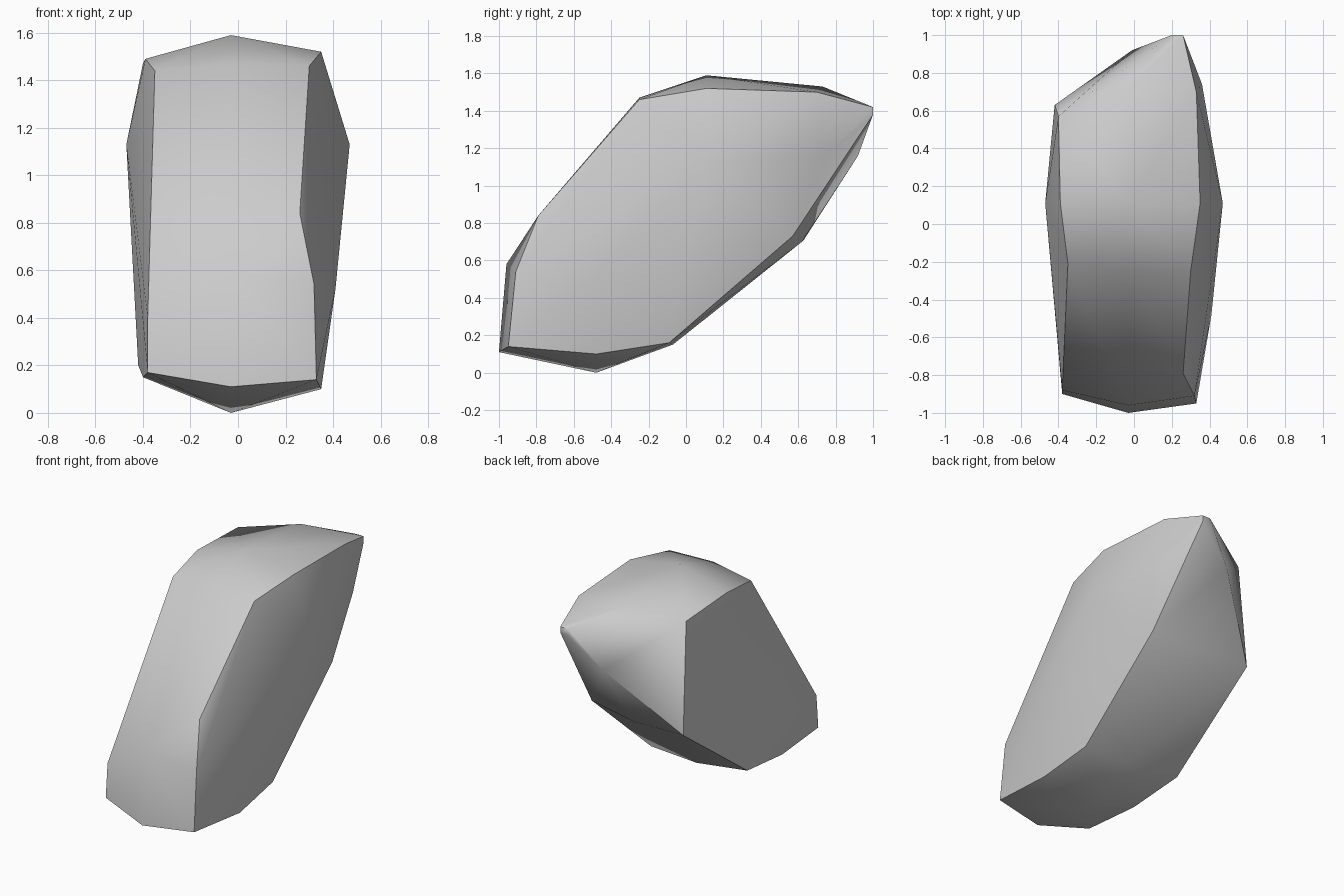
import bpy
import bmesh
from math import radians

cube = bpy.data.objects.get("Cube")
if cube:
    bpy.data.objects.remove(cube, do_unlink=True)

# Stone colour
stone = bpy.data.materials.new("pale_grey_stone")
stone.use_nodes = True
grey = (0.6, 0.6, 0.6, 1)
stone.diffuse_color = grey
stone.node_tree.nodes["Principled BSDF"].inputs["Base Color"].default_value = grey

# Rim around the left side
left_rim = [
    (.33, -.95, .14), (.32, -.91, .54), (.26, -.79, .84), (.30, -.25, 1.46),
    (.35, .11, 1.52), (.33, .70, 1.50), (.26, 1, 1.42), (.26, 1, 1.38),
    (.32, .57, .73), (.33, -.09, .16), (.35, -.48, .10),
]
# Rim around the right side
right_rim = [
    (-.38, -.90, .17), (-.38, -.88, .40), (-.35, -.21, 1.44), (-.39, .11, 1.49),
    (-.40, .57, 1.47), (-.42, .63, .71), (-.42, -.07, .20), (-.40, -.48, .15),
]
# Ridge round the middle, with the back tip
ridge = [
    (-.03, -1, .11), (-.03, -.96, .58), (-.03, -.25, 1.47), (-.03, .11, 1.59),
    (-.03, .73, 1.53), (.20, 1, 1.42), (.20, 1, 1.38), (-.01, .92, 1.16),
    (-.03, .62, .70), (-.03, -.07, .15), (-.03, -.48, 0),
]
# Swelling of both sides
bulges = [(.47, .11, 1.13), (.41, -.48, .52), (.36, .74, 1.16), (-.47, .11, 1.13)]

# Boulder wrapped tightly round the outlines
bm = bmesh.new()
for point in left_rim + right_rim + ridge + bulges:
    bm.verts.new(point)
hull = bmesh.ops.convex_hull(bm, input=bm.verts)
spare = {v for v in hull["geom_interior"] + hull["geom_unused"]
         if isinstance(v, bmesh.types.BMVert)}
bmesh.ops.delete(bm, geom=list(spare), context="VERTS")
bmesh.ops.recalc_face_normals(bm, faces=bm.faces)
mesh = bpy.data.meshes.new("boulder")
bm.to_mesh(mesh)
bm.free()
mesh.materials.append(stone)

boulder = bpy.data.objects.new("boulder", mesh)
bpy.context.collection.objects.link(boulder)
bpy.ops.object.select_all(action="DESELECT")
boulder.select_set(True)
bpy.context.view_layer.objects.active = boulder
bpy.ops.object.shade_smooth_by_angle(angle=radians(40))
